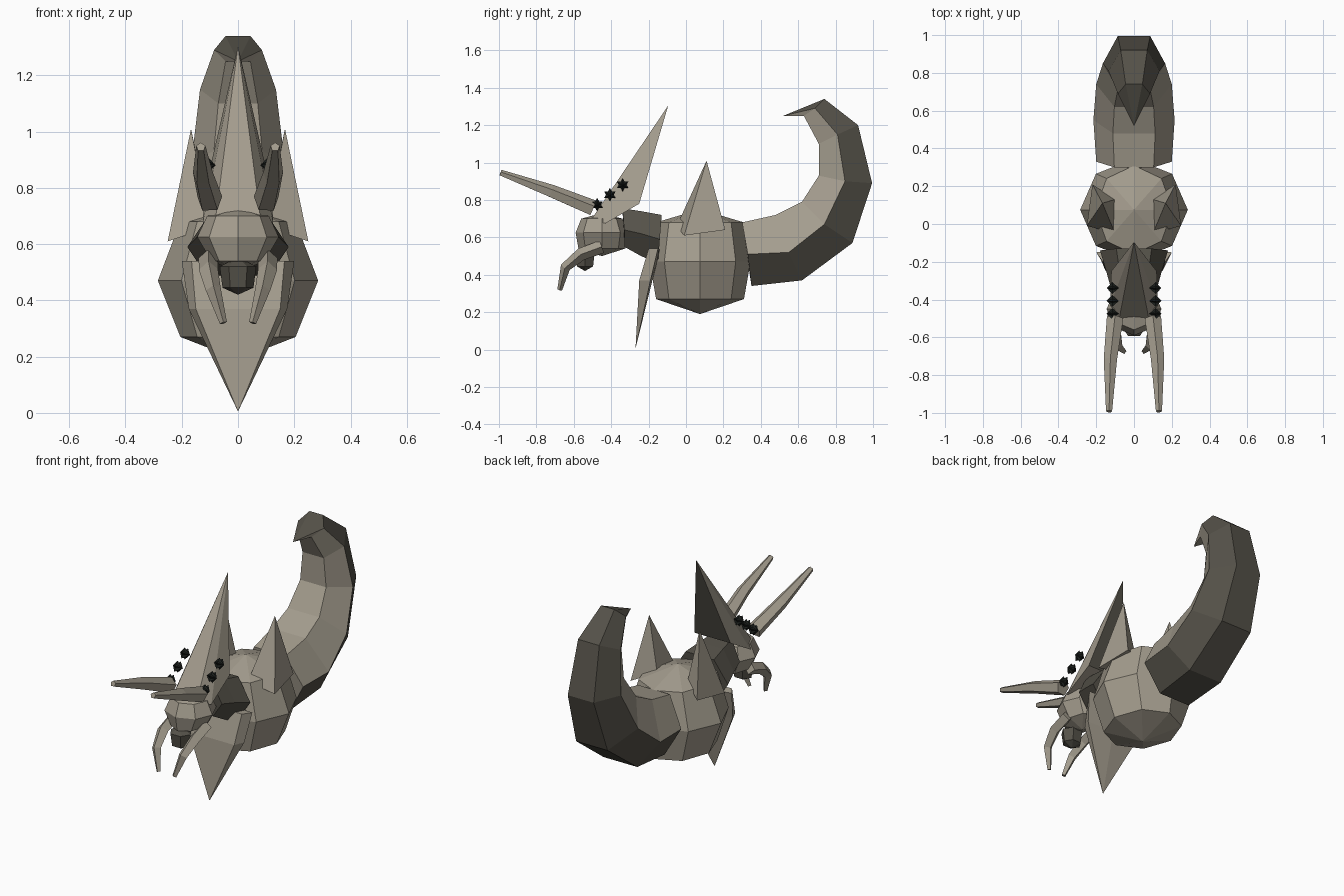
import bpy, bmesh
from math import cos, sin, pi
from mathutils import Vector

cube = bpy.data.objects.get("Cube")
if cube:
    bpy.data.objects.remove(cube, do_unlink=True)


def material(name, rgb):
    m = bpy.data.materials.new(name)
    m.use_nodes = True
    m.diffuse_color = (*rgb, 1)
    m.node_tree.nodes["Principled BSDF"].inputs["Base Color"].default_value = (*rgb, 1)
    return m


HIDE = material("stone grey", (0.37, 0.335, 0.27))
SHELL = material("dark shell", (0.09, 0.083, 0.066))
BLACK = material("black spike", (0.012, 0.015, 0.013))


def loft(name, rings, mats=(HIDE,), dark_sides=()):
    """Skin equal rings of points; a one-point ring closes to a tip.
    Strips listed in dark_sides take the second material."""
    bm = bmesh.new()
    rows = [[bm.verts.new(p) for p in ring] for ring in rings]
    for a, b in zip(rows, rows[1:]):
        n = max(len(a), len(b))
        for i in range(n):
            j = (i + 1) % n
            if len(a) == 1:
                corners = (a[0], b[i], b[j])
            elif len(b) == 1:
                corners = (a[i], a[j], b[0])
            else:
                corners = (a[i], a[j], b[j], b[i])
            bm.faces.new(corners).material_index = int(i in dark_sides)
    for end in (rows[0], rows[-1]):
        if len(end) > 2:
            bm.faces.new(end)
    bmesh.ops.recalc_face_normals(bm, faces=bm.faces)
    mesh = bpy.data.meshes.new(name)
    bm.to_mesh(mesh)
    bm.free()
    for m in mats:
        mesh.materials.append(m)
    bpy.context.collection.objects.link(bpy.data.objects.new(name, mesh))


def ball(name, y, profile, n=8, mat=HIDE):
    """Faceted ball from (z, half width, half depth) levels."""
    rings = []
    for z, rx, ry in profile:
        if rx == 0:
            rings.append([(0, y, z)])
        else:
            rings.append([(rx * cos(2 * pi * i / n), y + ry * sin(2 * pi * i / n), z)
                          for i in range(n)])
    loft(name, rings, (mat,))


def tube(name, path, radii, n=5):
    """Tapered tube through the path points."""
    pts = [Vector(p) for p in path]
    rings = []
    for i, (p, r) in enumerate(zip(pts, radii)):
        d = (pts[min(i + 1, len(pts) - 1)] - pts[max(i - 1, 0)]).normalized()
        u = d.cross(Vector((1, 0, 0))).normalized()
        v = d.cross(u)
        rings.append([p + r * (cos(2 * pi * k / n) * u + sin(2 * pi * k / n) * v)
                      for k in range(n)])
    loft(name, rings)


def hexagon(inner, mid, outer, w):
    """Six-sided section, flat on its inner and outer side."""
    k = 0.52 * w
    return [(k, *inner), (w, *mid), (k, *outer), (-k, *outer), (-w, *mid), (-k, *inner)]


# Body, head and mouth
ball("body", 0.075, [(0.19, 0, 0), (0.27, 0.205, 0.235), (0.47, 0.285, 0.27),
                     (0.68, 0.205, 0.235), (0.75, 0, 0)])
ball("head", -0.45, [(0.5, 0, 0), (0.54, 0.095, 0.125), (0.625, 0.145, 0.14),
                     (0.7, 0.11, 0.11), (0.73, 0, 0)])
ball("mouth", -0.54, [(0.42, 0, 0), (0.445, 0.055, 0.05), (0.52, 0.065, 0.06),
                      (0.555, 0, 0)], 6, SHELL)

# Curled tail ending in a hooked point, dark along its outer half
loft("tail", [
    hexagon((0.30, 0.68), (0.33, 0.51), (0.35, 0.34), 0.2),
    hexagon((0.48, 0.72), (0.55, 0.52), (0.62, 0.37), 0.215),
    hexagon((0.62, 0.79), (0.74, 0.67), (0.89, 0.57), 0.2),
    hexagon((0.71, 0.93), (0.85, 0.90), (0.995, 0.89), 0.165),
    hexagon((0.71, 1.10), (0.81, 1.15), (0.92, 1.20), 0.135),
    hexagon((0.63, 1.25), (0.69, 1.29), (0.74, 1.34), 0.085),
    [(0, 0.52, 1.25)]], (HIDE, SHELL), (1, 2, 3))

# Dark neck between head and body
loft("neck", [
    hexagon((-0.34, 0.755), (-0.33, 0.64), (-0.33, 0.55), 0.125),
    hexagon((-0.24, 0.74), (-0.24, 0.62), (-0.24, 0.5), 0.15),
    hexagon((-0.13, 0.72), (-0.14, 0.59), (-0.15, 0.46), 0.18)], (SHELL,))

# Tall crest swept back above the head, dark behind
loft("crest", [
    [(0.08, -0.51, 0.69), (0.125, -0.43, 0.675), (0.12, -0.25, 0.78),
     (-0.12, -0.25, 0.78), (-0.125, -0.43, 0.675), (-0.08, -0.51, 0.69)],
    [(0, -0.095, 1.305)]], (HIDE, SHELL), (2,))

# Pointed chest plate
loft("chest_plate", [
    [(0.2, -0.15, 0.54), (0.165, -0.2, 0.54), (-0.165, -0.2, 0.54),
     (-0.2, -0.15, 0.54), (0, -0.13, 0.53)],
    [(0.175, -0.19, 0.37), (0.15, -0.25, 0.37), (-0.15, -0.25, 0.37),
     (-0.175, -0.19, 0.37), (0, -0.18, 0.37)],
    [(0, -0.27, 0.005)]])

# Paired parts
for side, s in (("left", 1), ("right", -1)):
    tube(side + "_horn",
         [(s * 0.1, -0.5, 0.755), (s * 0.125, -0.72, 0.845), (s * 0.132, -0.992, 0.945)],
         (0.046, 0.037, 0.017))
    tube(side + "_fang",
         [(s * 0.105, -0.45, 0.55), (s * 0.105, -0.56, 0.51), (s * 0.088, -0.645, 0.44),
          (s * 0.052, -0.675, 0.32)],
         (0.035, 0.034, 0.027, 0.013), 4)
    loft(side + "_shoulder_spike", [
        [(s * 0.25, -0.01, 0.61), (s * 0.22, 0.21, 0.64),
         (s * 0.1, 0.13, 0.69), (s * 0.1, -0.05, 0.66)],
        [(s * 0.167, 0.11, 1.01)]])
    # Row of small star-shaped studs along the crest edge
    for i in range(3):
        y, z = -0.475 + 0.068 * i, 0.775 + 0.053 * i
        for turn in (0, pi):
            ring = [(s * 0.115, y + 0.036 * sin(turn + 2 * pi * k / 3),
                     z + 0.036 * cos(turn + 2 * pi * k / 3)) for k in range(3)]
            loft(f"{side}_stud_{i + 1}", [[(s * 0.08, y, z)], ring, [(s * 0.145, y, z)]],
                 (BLACK,))
